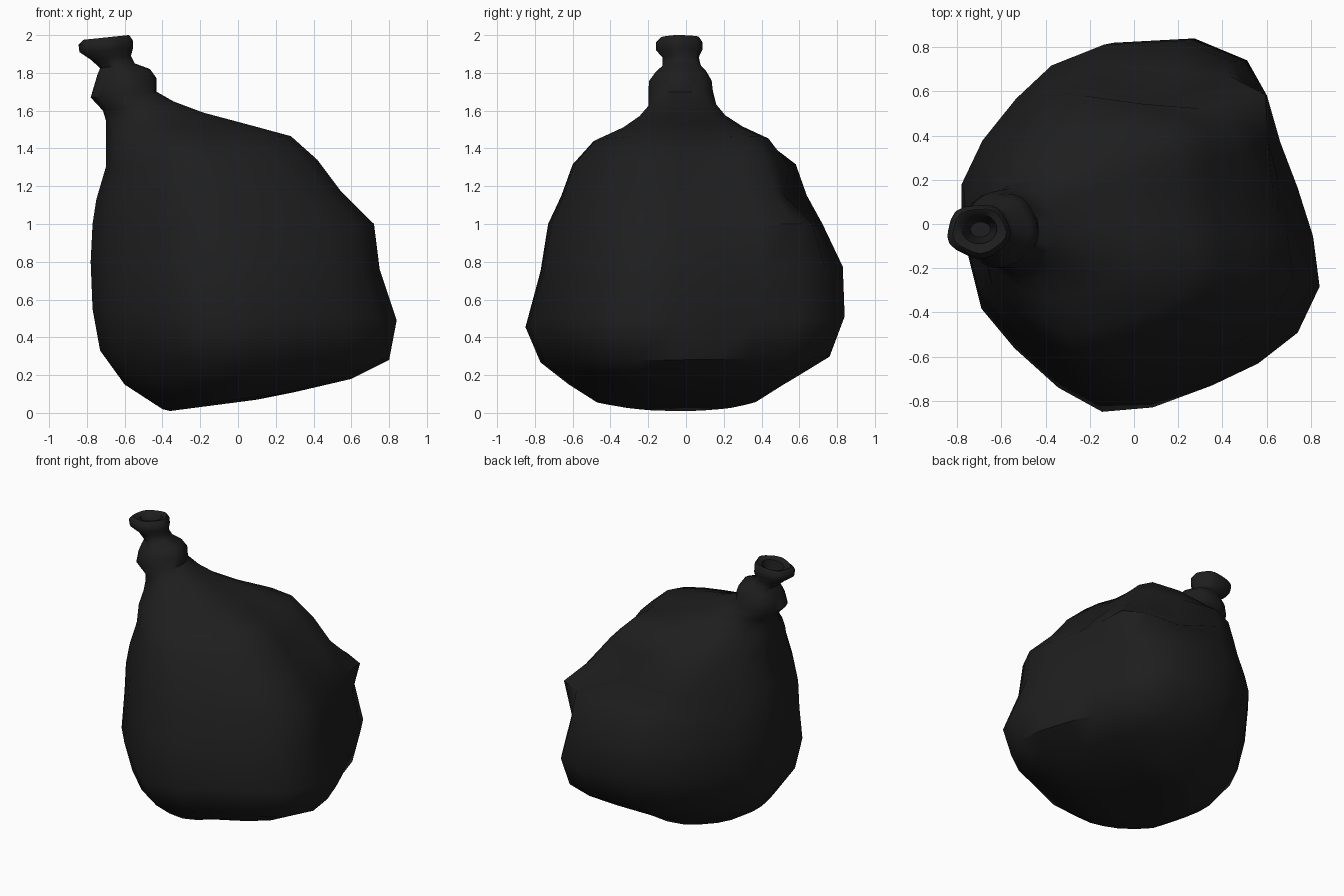
import bpy, bmesh, math
from mathutils import Vector

cube = bpy.data.objects.get("Cube")
if cube:
    bpy.data.objects.remove(cube, do_unlink=True)

# Dark plastic
plastic = bpy.data.materials.new("black plastic")
plastic.use_nodes = True
colour = (0.013, 0.013, 0.013, 1)
plastic.diffuse_color = colour
plastic.node_tree.nodes["Principled BSDF"].inputs["Base Color"].default_value = colour

# Lumpy outline of the belly seen from above, counterclockwise
OUTLINE = [(.81, -.05), (.74, .17), (.66, .38), (.6, .59), (.51, .75), (.27, .85),
           (-.1, .83), (-.35, .73), (-.52, .57), (-.68, .37), (-.78, .16), (-.78, 0),
           (-.75, -.18), (-.7, -.38), (-.55, -.56), (-.35, -.74), (-.15, -.85),
           (.08, -.83), (.35, -.73), (.56, -.63), (.74, -.49), (.84, -.28)]

# Tilted rings: left x, left z, right x, right z, front y, back y
BELLY = [(-.36, .01, .1, .07, -.35, .28),
         (-.4, .02, .3, .11, -.47, .38),
         (-.6, .15, .6, .18, -.62, .55),
         (-.73, .33, .8, .28, -.77, .76),
         (-.77, .55, .84, .49, -.85, .84),
         (-.78, .8, .75, .76, -.77, .83),
         (-.77, 1.0, .72, 1.0, -.73, .74),
         (-.75, 1.13, .54, 1.18, -.66, .655),
         (-.7, 1.3, .42, 1.34, -.6, .595),
         (-.7, 1.42, .28, 1.465, -.49, .43),
         (-.7, 1.49, .04, 1.53, -.34, .3)]
NECK = [(-.7, 1.55, -.18, 1.59, -.25, .21),
        (-.715, 1.6, -.34, 1.65, -.2, .165),
        (-.78, 1.67, -.43, 1.7, -.2, .15),
        (-.76, 1.74, -.435, 1.77, -.19, .14),
        (-.745, 1.79, -.47, 1.82, -.155, .11),
        (-.73, 1.825, -.55, 1.85, -.12, .08),
        (-.78, 1.87, -.57, 1.89, -.12, .07),
        (-.84, 1.91, -.56, 1.93, -.155, .09),
        (-.845, 1.95, -.56, 1.97, -.155, .09),
        (-.82, 1.975, -.58, 2.0, -.13, .07),
        (-.78, 1.965, -.62, 1.985, -.09, .045),
        (-.76, 1.92, -.63, 1.93, -.08, .03),
        (-.74, 1.85, -.65, 1.86, -.06, .01)]

# Lumps and hollows pressed into the belly: centre, shift, reach
PUSHES = [((.12, .36, 1.45), (.1, .02, .01), .3),
          ((.38, .38, 1.17), (.12, .04, 0), .28),
          ((.52, .48, .98), (.1, .08, 0), .25),
          ((.12, .62, 1.16), (0, -.13, -.04), .32),
          ((-.1, -.85, .52), (0, 0, -.08), .5)]


def ring_points(ring, roundness, fold):
    """Fit the lumpy outline, blended towards a circle, into a tilted ring."""
    xl, zl, xr, zr, yf, yb = ring
    for px, py in OUTLINE:
        u, v = (px - .03) / .81, py / .85
        a = math.atan2(v, u)
        ripple = 1 + fold * math.cos(5 * a + 1)
        u = ripple * (u + (math.cos(a) - u) * roundness)
        v = ripple * (v + (math.sin(a) - v) * roundness)
        t = (u + 1) / 2
        yield Vector((xl + (xr - xl) * t, (yf + yb) / 2 + v * (yb - yf) / 2,
                      zl + (zr - zl) * t))


def crumple(p):
    """Move a belly point by every lump and hollow within reach."""
    moved = p.copy()
    for centre, shift, reach in PUSHES:
        moved += Vector(shift) * max(0, 1 - (p - Vector(centre)).length / reach)
    return moved


# Bag: one skin lofted from base to the gathered mouth
bm = bmesh.new()
loops = []
for ring in BELLY:
    loops.append([bm.verts.new(crumple(p)) for p in ring_points(ring, 0, 0)])
for i, ring in enumerate(NECK):
    fold = .04 if 2 < i < 10 else 0
    loops.append([bm.verts.new(p) for p in ring_points(ring, min(1, .3 + i * .3), fold)])
n = len(OUTLINE)
for low, high in zip(loops, loops[1:]):
    for i in range(n):
        j = (i + 1) % n
        bm.faces.new((low[i], low[j], high[j], high[i]))
bm.faces.new(reversed(loops[0]))
bm.faces.new(loops[-1])
bmesh.ops.recalc_face_normals(bm, faces=bm.faces)

mesh = bpy.data.meshes.new("tied_bag")
bm.to_mesh(mesh)
bm.free()
mesh.materials.append(plastic)
bag = bpy.data.objects.new("tied_bag", mesh)
bpy.context.collection.objects.link(bag)
bpy.context.view_layer.objects.active = bag
bag.select_set(True)
bpy.ops.object.shade_smooth_by_angle(angle=math.radians(50))
